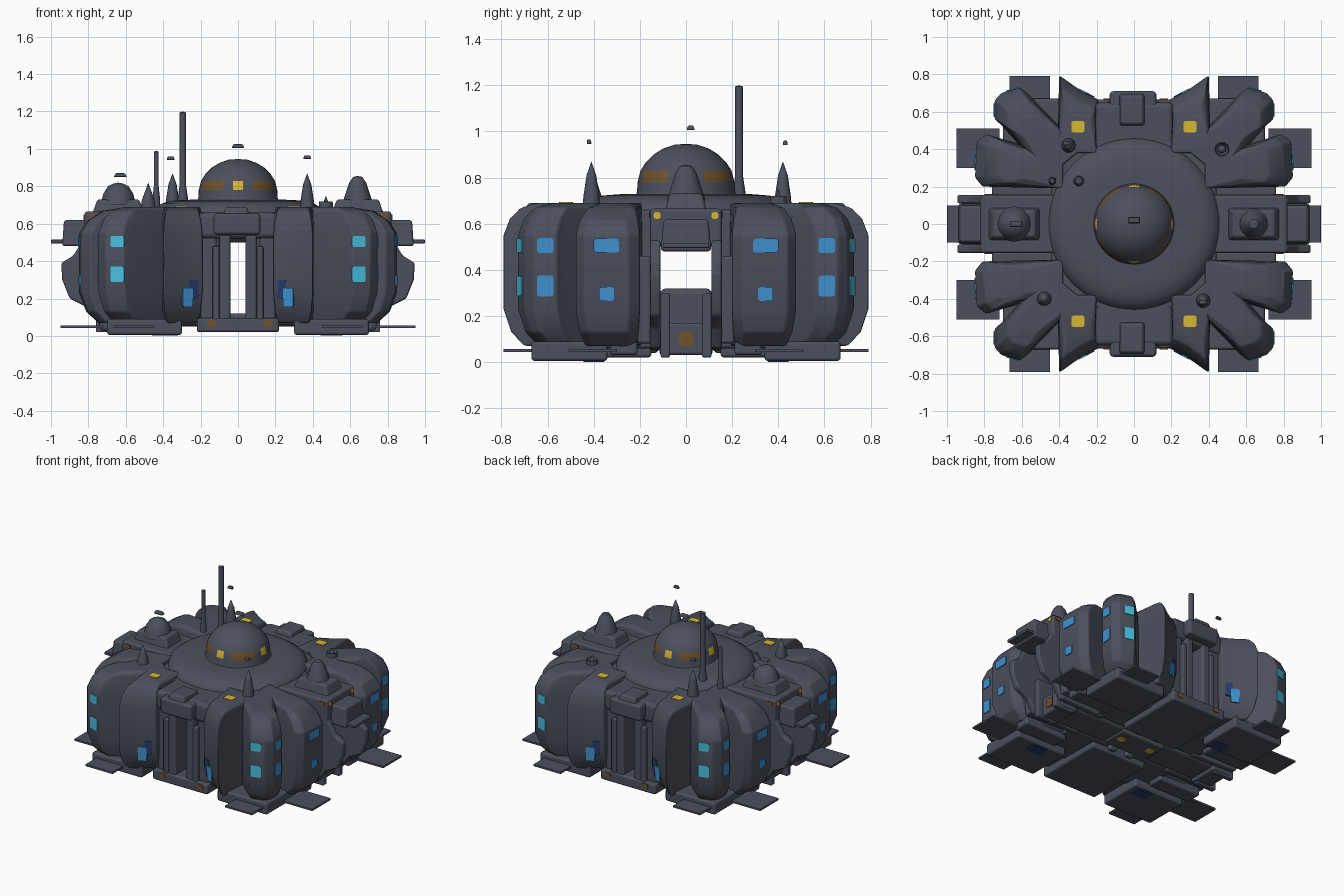
import bpy, bmesh, math
from mathutils import Vector, Matrix

cube = bpy.data.objects.get("Cube")
if cube:
    bpy.data.objects.remove(cube, do_unlink=True)


def material(name, rgb):
    m = bpy.data.materials.new(name)
    m.use_nodes = True
    m.diffuse_color = (*rgb, 1)
    m.node_tree.nodes["Principled BSDF"].inputs["Base Color"].default_value = (*rgb, 1)
    return m


HULL = material("slate hull", (0.072, 0.08, 0.107))
CYAN = material("cyan glass", (0.065, 0.52, 0.75))
BLUE = material("blue glass", (0.05, 0.28, 0.62))
NAVY = material("navy glass", (0.02, 0.045, 0.15))
GOLD = material("gold lamp", (0.68, 0.46, 0.035))
BROWN = material("brown lamp", (0.16, 0.085, 0.025))


def finish(name, bm, mats, bevel=0, sharp=40):
    bmesh.ops.recalc_face_normals(bm, faces=bm.faces)
    mesh = bpy.data.meshes.new(name)
    bm.to_mesh(mesh)
    bm.free()
    for m in mats:
        mesh.materials.append(m)
    ob = bpy.data.objects.new(name, mesh)
    bpy.context.scene.collection.objects.link(ob)
    mesh.shade_smooth()
    if bevel:
        mod = ob.modifiers.new("Bevel", "BEVEL")
        mod.width, mod.segments = bevel, 3
        mod.limit_method, mod.angle_limit = "ANGLE", math.radians(25)
        mod.harden_normals = True
    else:
        mesh.set_sharp_from_angle(angle=math.radians(sharp))
    return ob


def loft(name, rings, bevel=0.02):
    """Skin a stack of equal-length point loops and close both ends."""
    bm = bmesh.new()
    loops = [[bm.verts.new(p) for p in ring] for ring in rings]
    n = len(loops[0])
    for a, b in zip(loops, loops[1:]):
        for i in range(n):
            j = (i + 1) % n
            bm.faces.new((a[i], a[j], b[j], b[i]))
    bm.faces.new(loops[0])
    bm.faces.new(loops[-1])
    return finish(name, bm, [HULL], bevel)


def box(name, xs, ys, zs, sx=1, sy=1, bevel=0.015, taper=1):
    cx, cy = sum(xs) / 2, sum(ys) / 2
    rings = []
    for z, t in ((zs[0], 1), (zs[1], taper)):
        rings.append([(sx * (cx + (x - cx) * t), sy * (cy + (y - cy) * t), z)
                      for x, y in ((xs[0], ys[0]), (xs[1], ys[0]), (xs[1], ys[1]), (xs[0], ys[1]))])
    return loft(name, rings, bevel)


def lathe(name, profile, at=(0, 0), steps=16, mats=(HULL,), rule=None):
    bm = bmesh.new()
    verts = [bm.verts.new((r, 0, z)) for r, z in profile]
    edges = [bm.edges.new(pair) for pair in zip(verts, verts[1:])]
    bmesh.ops.spin(bm, geom=verts + edges, cent=(0, 0, 0), axis=(0, 0, 1),
                   angle=math.tau, steps=steps, use_duplicate=False)
    bmesh.ops.remove_doubles(bm, verts=bm.verts, dist=0.0005)
    if rule:
        for f in bm.faces:
            f.material_index = rule(f.calc_center_median())
    bmesh.ops.translate(bm, verts=bm.verts, vec=(*at, 0))
    return finish(name, bm, mats)


def plate(name, at, normal, w, h, mat):
    """Thin upright plate, w across and h tall, with clipped corners."""
    n = Vector(normal).normalized()
    across = Vector((1, 0, 0)) if abs(n.z) > 0.9 else Vector((0, 0, 1)).cross(n)
    frame = Matrix((across, n.cross(across), n)).transposed().to_4x4()
    bm = bmesh.new()
    bmesh.ops.create_cube(bm, size=1)
    bm.transform(Matrix.Diagonal((w, h, 0.009, 1)))
    corners = [e for e in bm.edges if abs(e.verts[0].co.z - e.verts[1].co.z) > 0.005]
    bmesh.ops.bevel(bm, geom=corners, offset=0.01, segments=2, profile=0.5, affect="EDGES")
    bm.transform(Matrix.Translation(at) @ frame)
    return finish(name, bm, [mat])


# Central roof and banded dome
lathe("roof_hub", [(0, 0.5), (0.4, 0.5), (0.46, 0.56), (0.46, 0.65), (0.45, 0.68),
                   (0.41, 0.707), (0.36, 0.722), (0.28, 0.728), (0, 0.73)], steps=64)


def dome_rule(c):
    if not 0.78 < c.z < 0.825:
        return 0
    a = math.degrees(math.atan2(c.y, c.x)) % 90
    a = min(a, 90 - a)
    return 1 if a < 8 else 2 if a > 20 else 0


lathe("dome", [(0.22, 0.715), (0.212, 0.74), (0.21, 0.78), (0.198, 0.828), (0.175, 0.865),
               (0.14, 0.9), (0.1, 0.925), (0.05, 0.942), (0, 0.946)],
      steps=48, mats=(HULL, GOLD, BROWN), rule=dome_rule)

# Height and inset of the bulging module walls
WALL = [(0.07, 0.22), (0.13, 0.08), (0.23, 0), (0.55, 0), (0.62, 0.065), (0.67, 0.18), (0.69, 0.36)]


def module(name, base, outer, sx, sy, slope=1):
    """A bulging module: its inner edge is fixed, its outer edge follows WALL."""
    root = (Vector(base[0]) + Vector(base[1])) / 2
    rings = []
    for z, inset in WALL:
        inset *= slope if z > 0.6 else 1
        pts = [Vector(p) for p in base] + [Vector(p).lerp(root, inset) for p in outer]
        rings.append([(sx * p.x, sy * p.y, z) for p in pts])
    return loft(name, rings, bevel=0.028)


for sx, sy in ((1, 1), (-1, 1), (1, -1), (-1, -1)):
    tag = ("back" if sy > 0 else "front") + ("_left" if sx > 0 else "_right")

    # Three modules fanning out of each corner
    box("core_" + tag, (0.1, 0.44), (0.115, 0.45), (0.06, 0.66), sx, sy)
    module("end_module_" + tag, [(0.41, 0.38), (0.2, 0.38)],
           [(0.19, 0.665), (0.28, 0.71), (0.4, 0.795)], sx, sy)
    module("corner_module_" + tag, [(0.46, 0.25), (0.28, 0.4)],
           [(0.57, 0.7), (0.61, 0.73), (0.71, 0.70), (0.745, 0.66), (0.745, 0.56), (0.71, 0.53)], sx, sy)
    module("side_module_" + tag, [(0.38, 0.19), (0.38, 0.36)],
           [(0.79, 0.48), (0.84, 0.44), (0.85, 0.25), (0.81, 0.2)], sx, sy, slope=1.5)

    # Windows and roof lamps
    for z, h, sw in ((0.505, 0.06, 0.11), (0.33, 0.085, 0.065)):
        plate("corner_end_window_" + tag, (sx * 0.645, sy * 0.72, z), (sx * 0.29, sy, 0), 0.075, h, CYAN)
        plate("corner_side_window_" + tag, (sx * 0.746, sy * 0.61, z), (sx, 0, 0), 0.07, h + 0.005, BLUE)
        low = 0.035 if sw < 0.1 else 0
        plate("side_window_" + tag, (sx * 0.847, sy * 0.345, z - low), (sx, 0.05 * sy, 0), sw, 0.06, BLUE)
    plate("bay_window_" + tag, (sx * 0.27, sy * 0.708, 0.205), (-sx * 0.5, sy, 0), 0.06, 0.1, BLUE)
    plate("bay_dark_window_" + tag, (sx * 0.235, sy * 0.689, 0.25), (-sx * 0.5, sy, 0), 0.05, 0.1, NAVY)
    plate("roof_lamp_" + tag, (sx * 0.3, sy * 0.52, 0.69), (0, 0, 1), 0.07, 0.06, GOLD)

    # Ground pads and feet
    box("end_pad_" + tag, (0.45, 0.665), (0.48, 0.79), (0.043, 0.056), sx, sy, bevel=0)
    box("side_pad_" + tag, (0.72, 0.95), (0.3, 0.51), (0.043, 0.056), sx, sy, bevel=0)
    box("foot_" + tag, (0.3, 0.7), (0.34, 0.67), (0.005, 0.09), sx, sy)
    box("side_foot_" + tag, (0.4, 0.74), (0.21, 0.33), (0.03, 0.09), sx, sy)

    # Pillars framing the end bays and the side tunnels
    box("bay_inner_pillar_" + tag, (0.04, 0.1), (0.12, 0.655), (0.04, 0.54), sx, sy)
    box("bay_outer_pillar_" + tag, (0.115, 0.2), (0.3, 0.63), (0.05, 0.56), sx, sy)
    box("bay_rib_" + tag, (0.1, 0.135), (0.4, 0.66), (0.04, 0.48), sx, sy, bevel=0.008)
    side = [(0.38, 0.05), (0.74, 0.06), (0.8, 0.15), (0.9, 0.2), (0.94, 0.3), (0.945, 0.39),
            (0.88, 0.43), (0.82, 0.53), (0.38, 0.53)]
    loft("tunnel_wall_" + tag, [[(sx * x, sy * y, z) for x, z in side] for y in (0.11, 0.155)], bevel=0.012)
    box("tunnel_brace_" + tag, (0.4, 0.76), (0.15, 0.21), (0.08, 0.46), sx, sy)
    plate("arm_lamp_" + tag, (sx * 0.821, sy * 0.125, 0.635), (sx, 0, 0), 0.03, 0.03, GOLD)
    plate("arm_side_lamp_" + tag, (sx * 0.775, sy * 0.156, 0.64), (0, sy, 0), 0.05, 0.026, BROWN)

# Side arms: deck, raised block, nose, fin, turret and tunnel floor
TALL = [(0.085, 0.7), (0.065, 0.76), (0.045, 0.82), (0.025, 0.85), (0, 0.855)]
SQUAT = [(0.095, 0.7), (0.08, 0.76), (0.055, 0.8), (0.025, 0.815), (0, 0.82)]
for s, tag, turret in ((1, "left", TALL), (-1, "right", SQUAT)):
    box("arm_deck_" + tag, (0.4, 0.82), (-0.155, 0.155), (0.5, 0.665), s)
    box("arm_block_" + tag, (0.5, 0.78), (-0.09, 0.09), (0.65, 0.73), s, taper=0.8)
    box("arm_nose_" + tag, (0.78, 0.94), (-0.11, 0.11), (0.48, 0.62), s, taper=0.88)
    box("arm_fin_" + tag, (0.9, 1.0), (-0.1, 0.1), (0.495, 0.515), s, bevel=0.005)
    lathe("arm_turret_" + tag, turret, at=(s * 0.64, 0))
    box("tunnel_floor_" + tag, (0.16, 0.6), (-0.115, 0.115), (0.05, 0.32), s, bevel=0.03)
    box("tunnel_step_" + tag, (0.58, 0.72), (-0.115, 0.115), (0.03, 0.17), s)
    for y in (-0.09, 0.09):
        box("tunnel_strut_" + tag, (0.6, 0.76), (y - 0.02, y + 0.02), (0.02, 0.3), s, bevel=0.008)
    plate("tunnel_lamp_" + tag, (s * 0.722, 0, 0.1), (s, 0, 0), 0.06, 0.06, BROWN)
    plate("underside_lamp_" + tag, (s * 0.12, 0.015, 0.038), (0, 0, -1), 0.055, 0.05, GOLD)
box("underside_plate", (-0.18, 0.18), (-0.1, 0.1), (0.04, 0.12))

# End bays: deck, hood, ridge and floor
for s, tag in ((1, "back"), (-1, "front")):
    box("bay_deck_" + tag, (-0.21, 0.21), (0.38, 0.65), (0.52, 0.66), sy=s, bevel=0.03)
    box("bay_hood_" + tag, (-0.13, 0.12), (0.5, 0.71), (0.54, 0.655), sy=s, bevel=0.02)
    box("bay_ridge_" + tag, (-0.08, 0.06), (0.52, 0.7), (0.64, 0.69), sy=s, taper=0.85)
    box("bay_floor_" + tag, (-0.22, 0.22), (0.15, 0.665), (0.02, 0.095), sy=s)
    for x in (-0.14, 0.16):
        plate("bay_lamp_" + tag, (x, s * 0.666, 0.068), (0, s, 0), 0.045, 0.035, BROWN)

# Dark glass under three of the feet
for x, y in ((0.5, -0.4), (-0.38, 0.4), (-0.4, -0.4)):
    plate("foot_glass", (x, y, 0.006), (0, 0, -1), 0.12, 0.09, NAVY)

# Masts and spires
for name, x, y, r, top in (("tall_mast", -0.295, 0.23, 0.018, 1.2), ("short_mast", -0.437, 0.23, 0.013, 0.99)):
    lathe(name, [(r * 1.7, 0.66), (r * 1.5, 0.74), (r, 0.8), (r, top - 0.006), (0, top)], at=(x, y), steps=12)
for x, y, top in ((-0.35, 0.42, 0.87), (0.37, -0.41, 0.87), (-0.48, -0.4, 0.82), (0.47, 0.4, 0.75)):
    lathe("spire", [(0.045, 0.62), (0.036, 0.72), (0.022, top - 0.06), (0, top)], at=(x, y), steps=10)

# Small hovering beacons
for x, y, z, w in ((0, 0.02, 1.015, 0.035), (0.37, -0.42, 0.955, 0.022),
                   (-0.36, 0.43, 0.95, 0.022), (-0.63, 0, 0.86, 0.035)):
    box("beacon", (x - w, x + w), (y - w / 2, y + w / 2), (z - 0.01, z + 0.01), bevel=0.005, taper=0.7)
